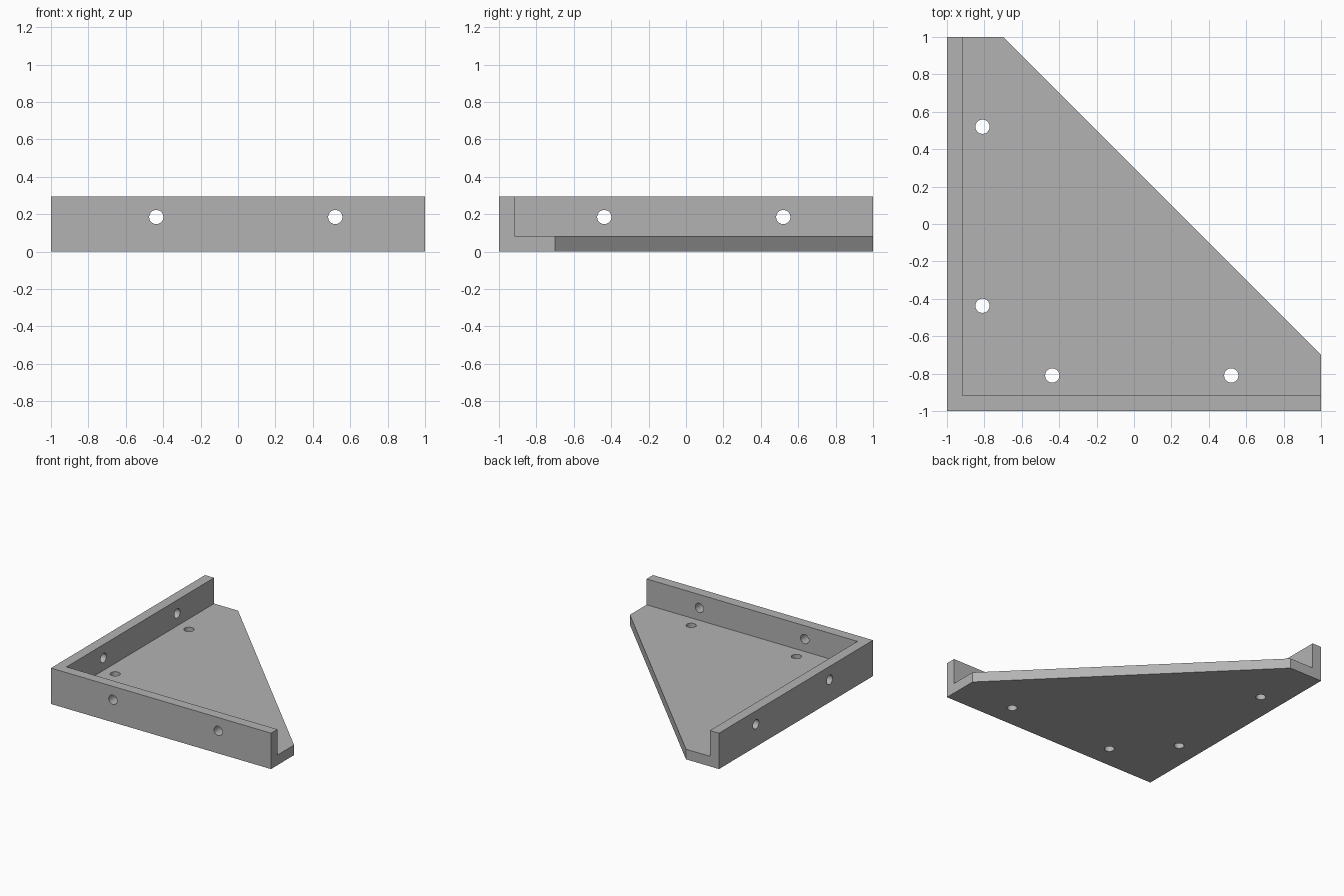
import bpy
import bmesh
from math import pi
from mathutils import Matrix, Vector

if "Cube" in bpy.data.objects:
    bpy.data.objects.remove(bpy.data.objects["Cube"], do_unlink=True)

HEIGHT, FLOOR, WALL = 0.295, 0.083, 0.083
INNER = -1 + WALL
HOLE_R, HOLE_Z, HOLE_INSET = 0.038, 0.185, -0.81
HOLE_SPOTS = (-0.437, 0.52)

grey = bpy.data.materials.new("plain_grey")
grey.use_nodes = True
colour = (0.45, 0.45, 0.45, 1)
grey.diffuse_color = colour
grey.node_tree.nodes["Principled BSDF"].inputs["Base Color"].default_value = colour


def make_object(name, bm):
    bmesh.ops.recalc_face_normals(bm, faces=bm.faces)
    mesh = bpy.data.meshes.new(name)
    bm.to_mesh(mesh)
    bm.free()
    mesh.materials.append(grey)
    obj = bpy.data.objects.new(name, mesh)
    bpy.context.collection.objects.link(obj)
    return obj


def prism(name, outline, bottom, top):
    bm = bmesh.new()
    face = bm.faces.new([bm.verts.new((x, y, bottom)) for x, y in outline])
    up = bmesh.ops.extrude_face_region(bm, geom=[face])["geom"]
    verts = [v for v in up if isinstance(v, bmesh.types.BMVert)]
    bmesh.ops.translate(bm, verts=verts, vec=(0, 0, top - bottom))
    return make_object(name, bm)


def cut(target, cutter):
    mod = target.modifiers.new(cutter.name, "BOOLEAN")
    mod.operation, mod.solver, mod.object = "DIFFERENCE", "EXACT", cutter
    cutter.hide_render = True
    cutter.hide_set(True)


# Corner bracket: a square with its far corner cut off on the diagonal
bracket = prism("corner_bracket",
                [(-1, -1), (1, -1), (1, -0.7), (-0.7, 1), (-1, 1)], 0, HEIGHT)

# Pocket that leaves the floor plate and the two walls
cut(bracket, prism("pocket_cutter",
                   [(INNER, INNER), (2, INNER), (2, 2), (INNER, 2)], FLOOR, 1))

# Screw holes: a pair along each wall, and a pair beside each in the floor
bm = bmesh.new()
for s in HOLE_SPOTS:
    for centre, turn in (
        ((s, -1, HOLE_Z), Matrix.Rotation(pi / 2, 4, "X")),
        ((-1, s, HOLE_Z), Matrix.Rotation(pi / 2, 4, "Y")),
        ((s, HOLE_INSET, 0), Matrix()),
        ((HOLE_INSET, s, 0), Matrix()),
    ):
        bmesh.ops.create_cone(bm, cap_ends=True, segments=32,
                              radius1=HOLE_R, radius2=HOLE_R, depth=0.25,
                              matrix=Matrix.Translation(Vector(centre)) @ turn)
cut(bracket, make_object("hole_cutters", bm))

# Apply the cuts, drop the cutters and round off the hole shading
bpy.context.view_layer.update()
graph = bpy.context.evaluated_depsgraph_get()
solid = bpy.data.meshes.new_from_object(bracket.evaluated_get(graph))
bracket.modifiers.clear()
bracket.data = solid
for name in ("pocket_cutter", "hole_cutters"):
    bpy.data.objects.remove(bpy.data.objects[name], do_unlink=True)
bpy.ops.object.select_all(action="DESELECT")
bracket.select_set(True)
bpy.context.view_layer.objects.active = bracket
bpy.ops.object.shade_smooth_by_angle(angle=pi / 6)
